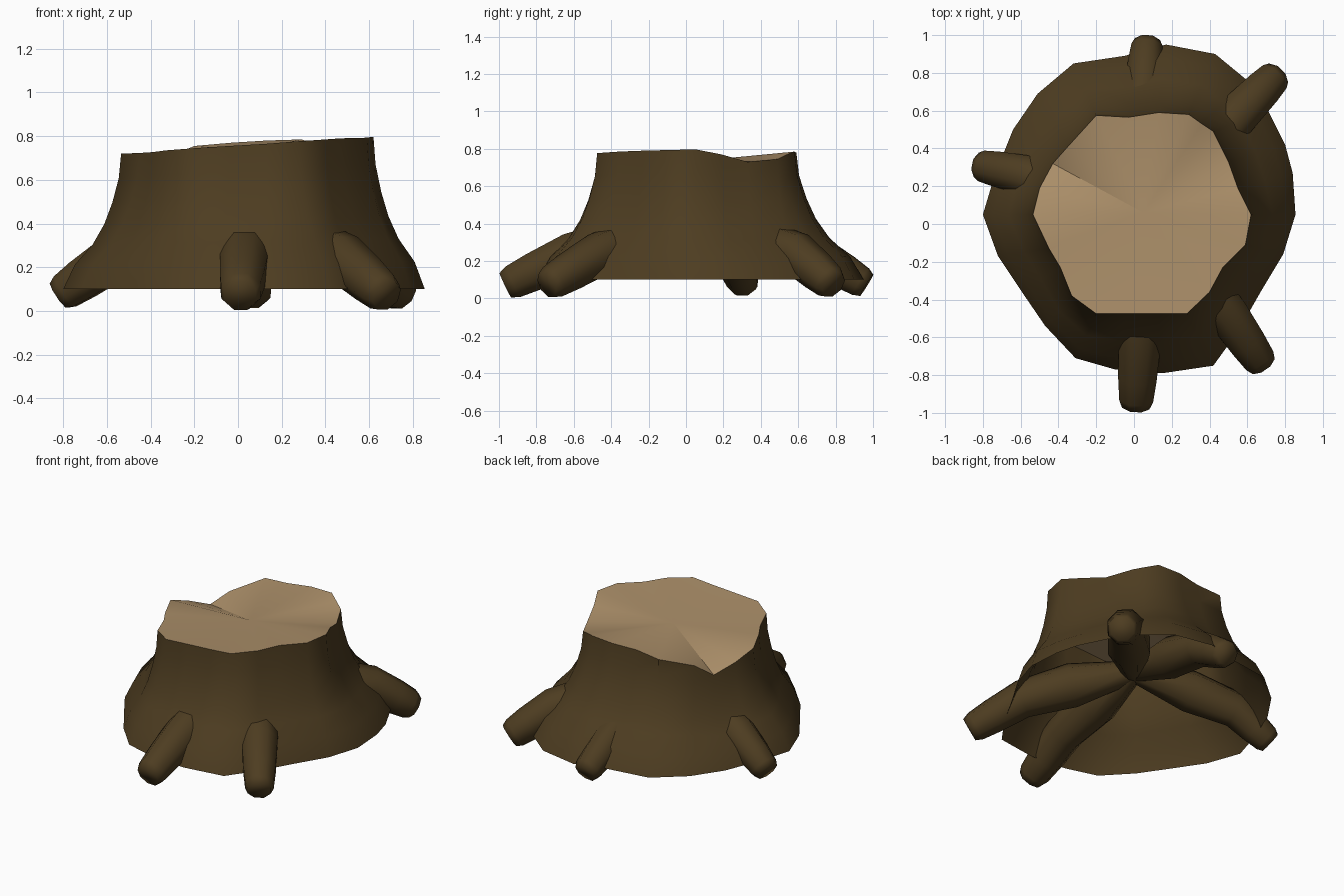
import bpy, bmesh, math
from mathutils import Vector

default = bpy.data.objects.get("Cube")
if default:
    bpy.data.objects.remove(default, do_unlink=True)


def make_material(name, colour):
    mat = bpy.data.materials.new(name)
    mat.use_nodes = True
    mat.diffuse_color = colour
    mat.node_tree.nodes["Principled BSDF"].inputs["Base Color"].default_value = colour
    return mat


bark = make_material("dark bark", (0.075, 0.046, 0.015, 1))
wood = make_material("cut wood", (0.41, 0.275, 0.142, 1))


def finish(bm, name, material, smooth_angle):
    """Turn a bmesh into a shaded object with one material."""
    mesh = bpy.data.meshes.new(name)
    bm.to_mesh(mesh)
    bm.free()
    mesh.materials.append(material)
    obj = bpy.data.objects.new(name, mesh)
    bpy.context.collection.objects.link(obj)
    bpy.ops.object.select_all(action="DESELECT")
    bpy.context.view_layer.objects.active = obj
    obj.select_set(True)
    bpy.ops.object.shade_smooth_by_angle(angle=math.radians(smooth_angle))
    return obj


def bridge(bm, lower, upper):
    """Join two closed rings with quads."""
    count = len(lower)
    for i in range(count):
        j = (i + 1) % count
        bm.faces.new((lower[i], lower[j], upper[j], upper[i]))


# Irregular stump outline: corner on the ground flare, corner on the cut rim
BASE_Z = 0.1
OUTLINE = [
    ((.855, .05), (.62, .05, .797)), ((.84, .27), (.55, .19, .77)),
    ((.8, .42), (.5, .33, .73)), ((.71, .6), (.42, .49, .745)),
    ((.6, .76), (.36, .53, .765)), ((.43, .9), (.29, .58, .785)),
    ((.17, .95), (.13, .59, .78)), ((-.05, .89), (-.03, .565, .77)),
    ((-.32, .85), (-.2, .575, .755)), ((-.51, .69), (-.35, .41, .69)),
    ((-.64, .5), (-.43, .32, .615)), ((-.74, .25), (-.5, .19, .67)),
    ((-.8, .05), (-.535, .05, .72)), ((-.72, -.17), (-.45, -.13, .723)),
    ((-.6, -.35), (-.39, -.23, .727)), ((-.47, -.54), (-.33, -.38, .735)),
    ((-.31, -.71), (-.2, -.475, .745)), ((-.1, -.77), (-.04, -.475, .755)),
    ((.15, -.79), (.13, -.475, .765)), ((.42, -.75), (.28, -.475, .777)),
    ((.55, -.57), (.4, -.36, .785)), ((.67, -.36), (.47, -.23, .79)),
    ((.79, -.16), (.59, -.11, .793)),
]
# Flare of the trunk: share of the height, share of the way out to the base
FLARE = [(0, 1), (.18, .8), (.33, .49), (.48, .29), (.64, .15), (.82, .04), (1, 0)]


def trunk_point(base, cut, height, spread):
    point = Vector(cut).lerp(Vector((*base, 0)), spread)
    point.z = BASE_Z + (cut[2] - BASE_Z) * height
    return point


# Flared trunk, hollow and open underneath
bm = bmesh.new()
rings = []
for height, spread in FLARE:
    rings.append([bm.verts.new(trunk_point(base, cut, height, spread)) for base, cut in OUTLINE])
for lower, upper in zip(rings, rings[1:]):
    bridge(bm, lower, upper)
finish(bm, "trunk", bark, 50)

# Uneven sawn face, fanned out from the heart of the wood
bm = bmesh.new()
rim = [bm.verts.new(cut) for base, cut in OUTLINE]
heart = bm.verts.new((0.05, 0.06, 0.735))
for i, vert in enumerate(rim):
    bm.faces.new((vert, rim[(i + 1) % len(rim)], heart))
finish(bm, "cut_face", wood, 30)


# Roots: narrow at the heart, thick through the bark, blunt at the tip
def make_root(name, middle, tip, girth, sides=8):
    mid, end = Vector((*middle, 0.235)), Vector((*tip, 0.07))
    start = Vector((0.04, 0.04, 0.37))
    shoulder = start.lerp(mid, 0.55)
    shoulder.z = 0.305
    path = [start, shoulder, mid, mid.lerp(end, 0.55), mid.lerp(end, 0.88), end]
    radii = [0.07, 0.142, 0.122, 0.11, 0.097, 0.078]
    bm = bmesh.new()
    loops = []
    for i, (point, radius) in enumerate(zip(path, radii)):
        along = (path[min(i + 1, len(path) - 1)] - path[max(i - 1, 0)]).normalized()
        side = along.cross(Vector((0, 0, 1))).normalized()
        up = side.cross(along)
        loop = []
        for k in range(sides):
            angle = math.tau * (k + 0.5) / sides
            offset = side * math.cos(angle) + up * math.sin(angle)
            loop.append(bm.verts.new(point + offset * radius * girth))
        loops.append(loop)
    for first, second in zip(loops, loops[1:]):
        bridge(bm, first, second)
    bm.faces.new(loops[0])
    bm.faces.new(loops[-1])
    bmesh.ops.recalc_face_normals(bm, faces=bm.faces)
    finish(bm, name, bark, 70)


make_root("front_root", (.03, -.62), (.01, -.965), 1)
make_root("front_left_root", (.49, -.47), (.68, -.745), 0.97)
make_root("back_left_root", (.57, .6), (.755, .79), 0.97)
make_root("back_root", (.05, .7), (.07, .965), 0.92)
make_root("right_root", (-.58, .26), (-.82, .31), 0.92)
